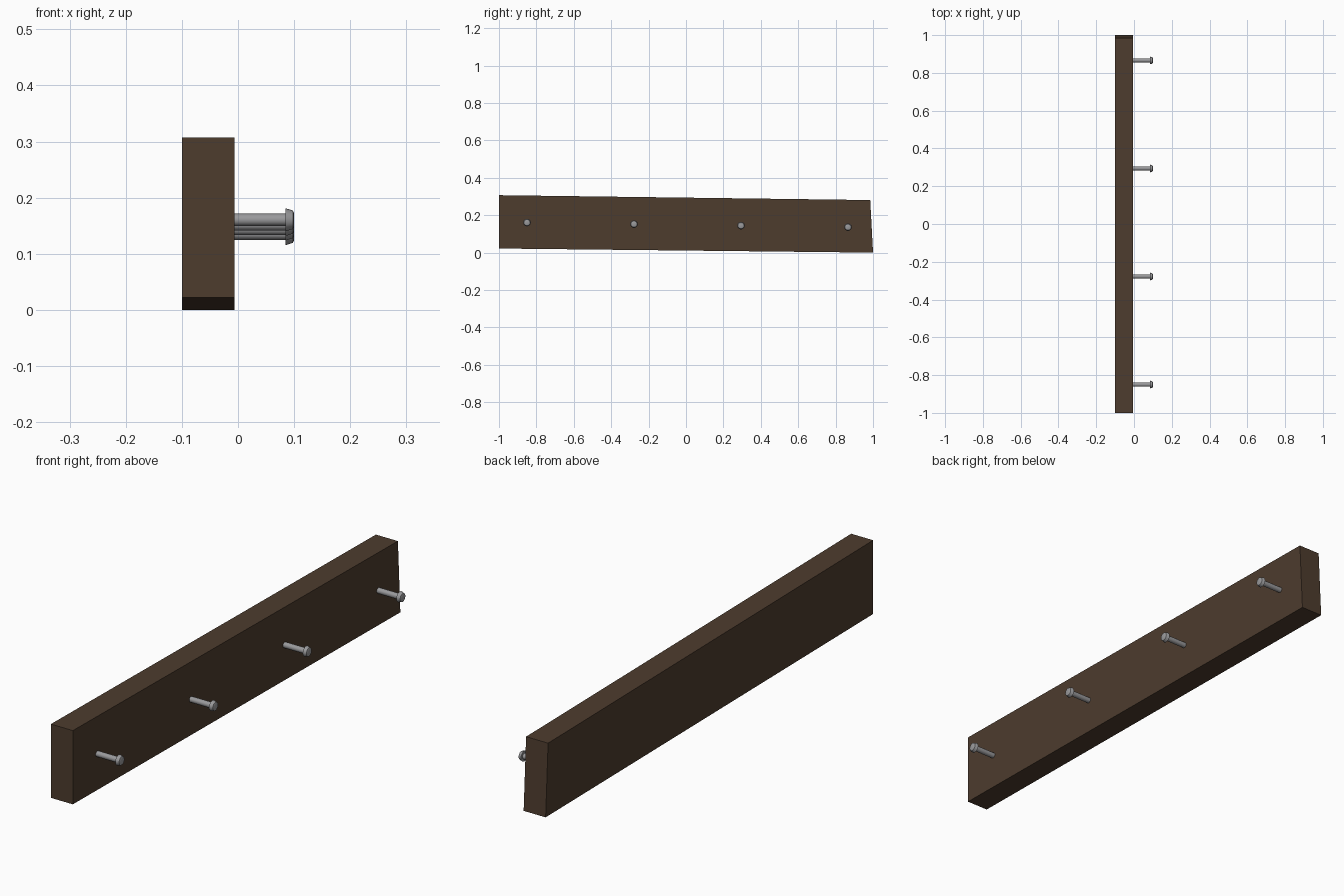
import bpy
import bmesh
from math import radians
from mathutils import Matrix

cube = bpy.data.objects.get("Cube")
if cube:
    bpy.data.objects.remove(cube, do_unlink=True)


def make_material(name, color):
    mat = bpy.data.materials.new(name)
    mat.use_nodes = True
    mat.diffuse_color = color
    mat.node_tree.nodes["Principled BSDF"].inputs["Base Color"].default_value = color
    return mat


def make_object(name, bm, mat):
    bmesh.ops.recalc_face_normals(bm, faces=bm.faces)
    mesh = bpy.data.meshes.new(name)
    bm.to_mesh(mesh)
    bm.free()
    mesh.materials.append(mat)
    obj = bpy.data.objects.new(name, mesh)
    bpy.context.collection.objects.link(obj)
    return obj


wood = make_material("dark wood", (0.075, 0.045, 0.027, 1))
steel = make_material("grey steel", (0.32, 0.32, 0.33, 1))

# Plank: slightly tilted side profile extruded across its thickness
PLANK_LEFT, PLANK_RIGHT = -0.006, -0.1
profile = [(-1, 0.022), (1, 0), (0.985, 0.281), (-1, 0.307)]
bm = bmesh.new()
side = bm.faces.new([bm.verts.new((PLANK_RIGHT, y, z)) for y, z in profile])
extruded = bmesh.ops.extrude_face_region(bm, geom=[side])
new_verts = [v for v in extruded["geom"] if isinstance(v, bmesh.types.BMVert)]
bmesh.ops.translate(bm, verts=new_verts, vec=(PLANK_LEFT - PLANK_RIGHT, 0, 0))
make_object("plank", bm, wood)


def add_cone(bm, x0, x1, r0, r1, sides):
    # Cone section along x from x0 to x1
    place = Matrix.Translation(((x0 + x1) / 2, 0, 0)) @ Matrix.Rotation(radians(90), 4, "Y")
    bmesh.ops.create_cone(bm, cap_ends=True, segments=sides, radius1=r0,
                          radius2=r1, depth=x1 - x0, matrix=place)


# Pegs: evenly spaced shafts with chamfered heads
for i in range(4):
    bm = bmesh.new()
    add_cone(bm, -0.02, 0.087, 0.011, 0.011, 12)
    add_cone(bm, 0.085, 0.098, 0.0205, 0.0165, 12)
    add_cone(bm, 0.098, 0.1, 0.0165, 0.011, 12)
    peg = make_object(f"peg_{i + 1}", bm, steel)
    peg.location = (0, -0.85 + 0.572 * i, 0.1605 - 0.0082 * i)
    bpy.ops.object.select_all(action="DESELECT")
    peg.select_set(True)
    bpy.context.view_layer.objects.active = peg
    bpy.ops.object.shade_smooth_by_angle(angle=radians(35))
